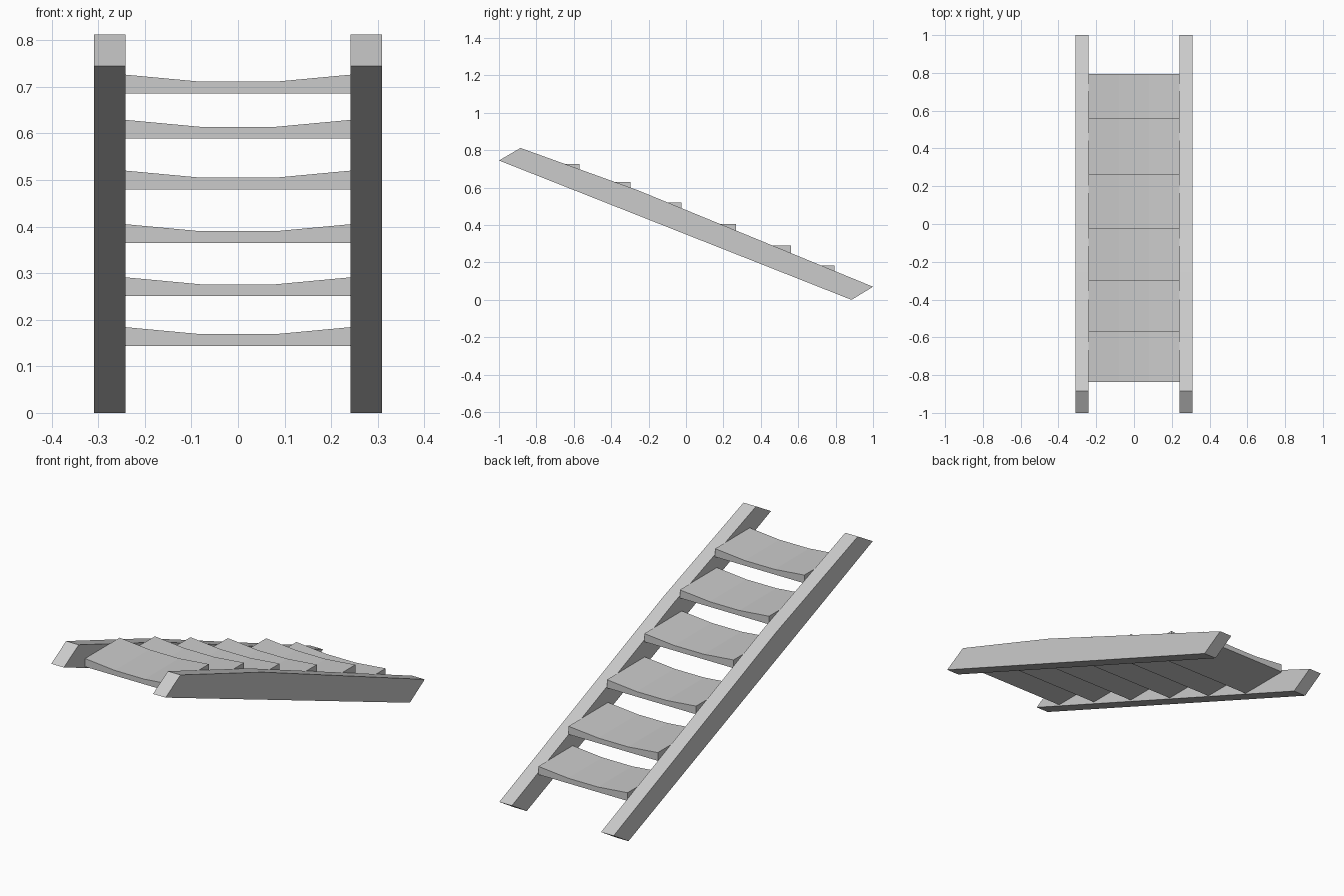
import bpy, bmesh
from mathutils import Vector

if "Cube" in bpy.data.objects:
    bpy.data.objects.remove(bpy.data.objects["Cube"])


def prism(name, profile, offset):
    """Extrude a closed 3D profile along an offset vector."""
    bm = bmesh.new()
    face = bm.faces.new([bm.verts.new(p) for p in profile])
    ext = bmesh.ops.extrude_face_region(bm, geom=[face], use_keep_orig=True)
    verts = [g for g in ext["geom"] if isinstance(g, bmesh.types.BMVert)]
    bmesh.ops.translate(bm, verts=verts, vec=Vector(offset))
    bmesh.ops.recalc_face_normals(bm, faces=bm.faces)
    mesh = bpy.data.meshes.new(name)
    bm.to_mesh(mesh)
    bm.free()
    obj = bpy.data.objects.new(name, mesh)
    bpy.context.collection.objects.link(obj)
    return obj


INNER, OUTER = 0.241, 0.309

# Side rails: slanted board with a slight kink along its top edge
rail = [(-1, 0.745), (0.885, 0), (1, 0.07), (-0.255, 0.585), (-0.885, 0.812)]
for side, x in (("left", -OUTER), ("right", INNER)):
    prism(side + "_rail", [(x, y, z) for y, z in rail], (OUTER - INNER, 0, 0))

# Worn treads: (front y, back y, bottom z), flat below and dished on top
treads = [(-0.836, -0.569, 0.686), (-0.582, -0.297, 0.589),
          (-0.312, -0.023, 0.480), (-0.026, 0.266, 0.365),
          (0.258, 0.562, 0.251), (0.530, 0.795, 0.144)]
for i, (front, back, z) in enumerate(treads):
    section = [(-INNER, 0), (INNER, 0), (INNER, 0.040), (0.08, 0.025),
               (-0.08, 0.025), (-INNER, 0.040)]
    prism(f"tread_{i + 1}", [(x, front, z + h) for x, h in section],
          (0, back - front, 0))
